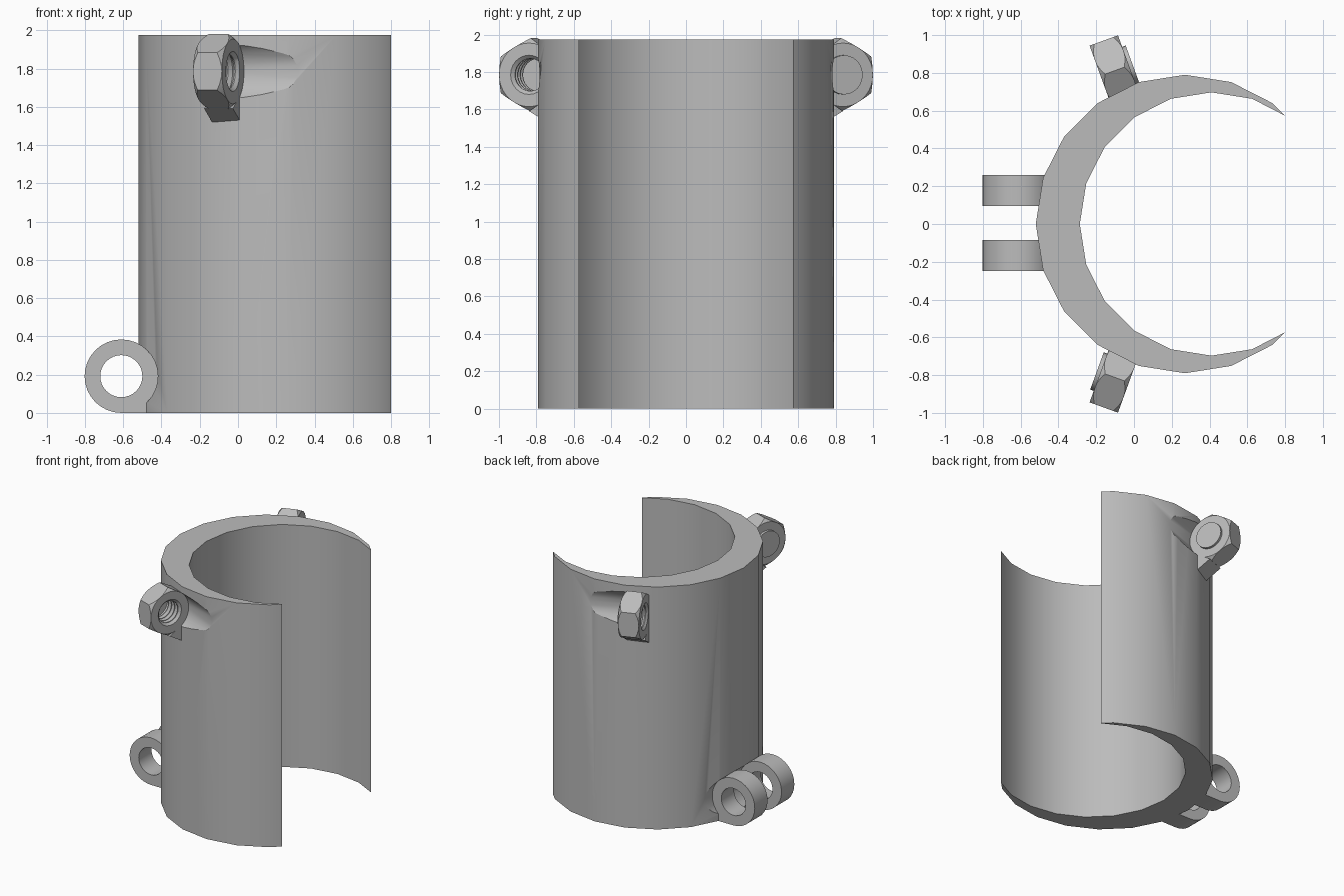
import bpy, bmesh
from math import cos, sin, pi, radians
from mathutils import Matrix, Vector

cube = bpy.data.objects.get("Cube")
if cube:
    bpy.data.objects.remove(cube, do_unlink=True)

grey = bpy.data.materials.new("plain_grey")
grey.use_nodes = True
colour = (0.5, 0.5, 0.5, 1)
grey.diffuse_color = colour
grey.node_tree.nodes["Principled BSDF"].inputs["Base Color"].default_value = colour


def finish(name, bm, frame):
    bm.transform(frame)
    bmesh.ops.recalc_face_normals(bm, faces=bm.faces)
    mesh = bpy.data.meshes.new(name)
    bm.to_mesh(mesh)
    bm.free()
    mesh.materials.append(grey)
    ob = bpy.data.objects.new(name, mesh)
    bpy.context.collection.objects.link(ob)
    return ob


def prism(name, outline, low, high, frame=Matrix()):
    """Extrude a 2D outline along the frame's third axis."""
    bm = bmesh.new()
    face = bm.faces.new([bm.verts.new((x, y, low)) for x, y in outline])
    moved = bmesh.ops.extrude_face_region(bm, geom=[face])["geom"]
    verts = [v for v in moved if isinstance(v, bmesh.types.BMVert)]
    bmesh.ops.translate(bm, verts=verts, vec=(0, 0, high - low))
    return finish(name, bm, frame)


def lathe(name, profile, sides, frame):
    """Capped turned solid from (radius, height) pairs."""
    bm = bmesh.new()
    rings = [[bm.verts.new((r * cos(2 * pi * i / sides), r * sin(2 * pi * i / sides), h))
              for i in range(sides)] for r, h in profile]
    for a, b in zip(rings, rings[1:]):
        for i in range(sides):
            j = (i + 1) % sides
            bm.faces.new((a[i], a[j], b[j], b[i]))
    bm.faces.new(rings[0])
    bm.faces.new(rings[-1])
    return finish(name, bm, frame)


def select(ob):
    bpy.ops.object.select_all(action='DESELECT')
    ob.select_set(True)
    bpy.context.view_layer.objects.active = ob


def combine(ob, tool, operation='DIFFERENCE'):
    mod = ob.modifiers.new("cut", 'BOOLEAN')
    mod.operation, mod.solver, mod.object = operation, 'EXACT', tool
    select(ob)
    bpy.ops.object.modifier_apply(modifier=mod.name)
    bpy.data.objects.remove(tool, do_unlink=True)


def smooth(ob):
    select(ob)
    bpy.ops.object.shade_smooth_by_angle(angle=radians(30))


def axes(a, b, c, origin):
    m = Matrix((a, b, c)).transposed().to_4x4()
    m.translation = Vector(origin)
    return m


def arc(cx, radius, steps):
    return [(cx + radius * cos(k * pi / 10), radius * sin(k * pi / 10)) for k in steps]


# Open sleeve, thick at the hinge side and tapering to two tips
TIP = (0.8, 0.573)
outline = [TIP] + arc(0.27, 0.79, range(3, 18)) + [(TIP[0], -TIP[1])]
outline += arc(0.41, 0.697, range(16, 3, -1))
sleeve = prism("sleeve", outline, 0, 1.975)

# Hinge clearance and two hinge lugs
hinge = axes((1, 0, 0), (0, 0, 1), (0, 1, 0), (-0.61, 0, 0.192))
combine(sleeve, lathe("hinge_pocket", [(0.191, -0.45), (0.191, 0.45)], 32, hinge))
for side, y in (("back", 0.1775), ("front", -0.1675)):
    low, high = y - 0.0825, y + 0.0825
    lug = lathe(side + "_hinge_lug", [(0.192, low), (0.192, high)], 32, hinge)
    foot = prism("foot", [(0, -0.192), (0.135, -0.192), (0.135, -0.12), (0, -0.12)],
                 low, high, hinge)
    combine(lug, foot, 'UNION')
    combine(lug, lathe("pin_hole", [(0.11, low - 0.1), (0.11, high + 0.1)], 32, hinge))
    smooth(lug)

# Threaded nuts with wedge supports and tool clearance in the sleeve
HALF, FLAT, CORNER = 0.08, 0.17, 0.196
c, s = cos(radians(20)), sin(radians(20))
for side, d in (("back", 1), ("front", -1)):
    frame = axes((-s, c * d, 0), (0, 0, 1), (c, s * d, 0), (-0.102, 0.812 * d, 1.785))
    combine(sleeve, lathe("tool_pocket", [(0.17, 0), (0.17, 0.9)], 32, frame))
    hexagon = [(CORNER * cos(a), CORNER * sin(a))
               for a in (pi / 6 + k * pi / 3 for k in range(6))]
    nut = prism(side + "_nut", hexagon, -HALF, HALF, frame)
    chamfer = [(FLAT, -HALF), (0.2, 0.03 - HALF), (0.2, HALF - 0.03), (FLAT, HALF)]
    combine(nut, lathe("chamfer", chamfer, 36, frame), 'INTERSECT')
    thread = [(0.105, -0.1), (0.105, -HALF)]
    for k in range(4):
        h = -HALF + 0.04 * k
        thread += [(0.087, h + 0.015), (0.087, h + 0.022), (0.105, h + 0.04)]
    thread.append((0.105, 0.1))
    combine(nut, lathe("thread", thread, 24, frame))
    smooth(nut)
    wedge = [(0.0, -0.194), (-0.12, -0.264), (-0.165, -0.264), (-0.165, -0.1), (-0.12, -0.12)]
    prism(side + "_nut_support", wedge, -HALF, HALF, frame)

smooth(sleeve)
